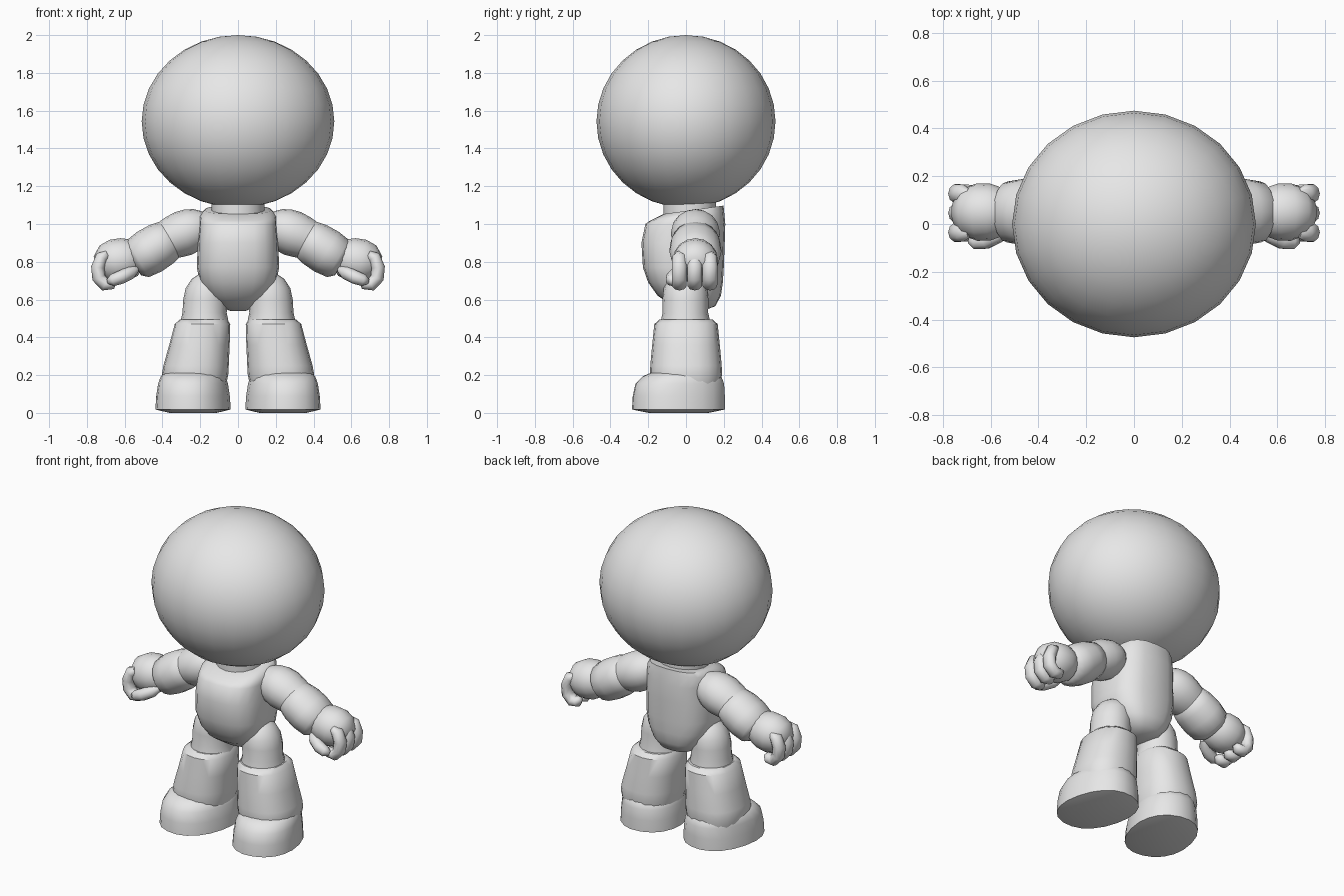
import bpy, bmesh, math
from mathutils import Vector

cube = bpy.data.objects.get("Cube")
if cube:
    bpy.data.objects.remove(cube)

GREY = (0.8, 0.8, 0.8, 1.0)
grey = bpy.data.materials.new("plain grey")
grey.use_nodes = True
grey.diffuse_color = GREY
grey.node_tree.nodes["Principled BSDF"].inputs["Base Color"].default_value = GREY


def finish(obj, mirror=False, angle=50):
    """Colour, smooth and, for paired parts, mirror across the body."""
    obj.data.materials.clear()
    obj.data.materials.append(grey)
    bpy.ops.object.select_all(action="DESELECT")
    obj.select_set(True)
    bpy.context.view_layer.objects.active = obj
    bpy.ops.object.shade_smooth_by_angle(angle=math.radians(angle))
    if mirror:
        obj.modifiers.new("Mirror", "MIRROR")


def loft(name, rings, axis=None, sides=16, power=2.0, spin=0.0, mirror=False, angle=50):
    """Skin rings (centre, rx, ry[, own axis]); rings follow the path unless an axis is given."""
    bm = bmesh.new()
    loops = []
    for i, ring in enumerate(rings):
        centre = Vector(ring[0])
        ahead = Vector(rings[min(i + 1, len(rings) - 1)][0])
        behind = Vector(rings[max(i - 1, 0)][0])
        t = Vector(ring[3] if len(ring) > 3 else axis or ahead - behind).normalized()
        u = Vector((0, 1, 0)).cross(t).normalized()
        v = t.cross(u)
        u, v = u * math.cos(spin) + v * math.sin(spin), v * math.cos(spin) - u * math.sin(spin)
        loop = []
        for k in range(sides):
            a = math.tau * k / sides
            c, s = math.cos(a), math.sin(a)
            c = math.copysign(abs(c) ** (2 / power), c)
            s = math.copysign(abs(s) ** (2 / power), s)
            loop.append(bm.verts.new(centre + u * c * ring[1] + v * s * ring[2]))
        loops.append(loop)
    for low, high in zip(loops, loops[1:]):
        for k in range(sides):
            n = (k + 1) % sides
            bm.faces.new((low[k], low[n], high[n], high[k]))
    bm.faces.new(loops[0][::-1])
    bm.faces.new(loops[-1])
    bmesh.ops.recalc_face_normals(bm, faces=bm.faces)
    mesh = bpy.data.meshes.new(name)
    bm.to_mesh(mesh)
    bm.free()
    obj = bpy.data.objects.new(name, mesh)
    bpy.context.collection.objects.link(obj)
    finish(obj, mirror, angle)
    return obj


def limb(name, path, y=0.05, widen=1.08, **options):
    """Arm section from (x, z, radius) steps at one depth."""
    return loft(name, [((x, y, z), r, r * widen) for x, z, r in path], mirror=True, **options)


UP = (0, 0, 1)

# Head
bpy.ops.mesh.primitive_uv_sphere_add(segments=24, ring_count=16, location=(0, 0, 1.543))
head = bpy.context.object
head.name = "head"
head.scale = (0.51, 0.474, 0.457)
finish(head)

# Neck
loft("neck", [((0, 0.02, z), 0.14, 0.14) for z in (1.03, 1.16)], UP)

# Torso: height, half width, front and back depth
torso = [(0.54, 0.04, 0.0, 0.09), (0.565, 0.11, -0.07, 0.155), (0.62, 0.165, -0.15, 0.185),
         (0.69, 0.202, -0.2, 0.195), (0.77, 0.218, -0.228, 0.2), (0.9, 0.213, -0.236, 0.205),
         (1.0, 0.206, -0.215, 0.208)]
rings = [((0, (f + b) / 2, z), w, (b - f) / 2, UP) for z, w, f, b in torso]
lean = (0, -0.14, 1)
rings += [((0, 0.005, 1.045), 0.203, 0.198, lean), ((0, 0.04, 1.075), 0.175, 0.16, lean)]
loft("torso", rings, sides=20, power=2.7)

# Arms
limb("upper_arms", [(0.16, 1.0, 0.07), (0.2, 0.985, 0.1), (0.24, 0.97, 0.115), (0.29, 0.95, 0.121),
                    (0.34, 0.93, 0.114), (0.42, 0.895, 0.095)])
limb("forearms", [(0.345, 0.928, 0.085), (0.36, 0.92, 0.107), (0.41, 0.89, 0.12), (0.47, 0.853, 0.123),
                  (0.53, 0.817, 0.114), (0.555, 0.803, 0.085)], widen=1.12)

# Hands: palm, three curled fingers and a thumb
limb("palms", [(0.51, 0.83, 0.06), (0.55, 0.822, 0.098), (0.6, 0.812, 0.115), (0.655, 0.802, 0.117),
               (0.705, 0.79, 0.1), (0.745, 0.775, 0.055)], widen=1.03)
curl = [(0.69, 0.84, 0.02), (0.72, 0.825, 0.034), (0.742, 0.77, 0.036), (0.737, 0.715, 0.036),
        (0.705, 0.68, 0.035), (0.67, 0.685, 0.032), (0.65, 0.705, 0.015)]
for finger, y in (("index", -0.035), ("middle", 0.046), ("outer", 0.127)):
    limb(finger + "_fingers", curl, y=y, widen=1.15, sides=10, angle=70)
thumb = [((0.54, -0.02, 0.76), 0.02), ((0.57, -0.045, 0.742), 0.035), ((0.62, -0.07, 0.718), 0.036),
         ((0.665, -0.075, 0.702), 0.032), ((0.69, -0.068, 0.695), 0.014)]
loft("thumbs", [(p, r, r) for p, r in thumb], sides=10, mirror=True, angle=70)

# Thighs
thigh = [(0.44, 0.178, 0.13), (0.495, 0.177, 0.125), (0.53, 0.177, 0.117), (0.6, 0.172, 0.118),
         (0.66, 0.165, 0.112), (0.71, 0.155, 0.09), (0.74, 0.15, 0.05)]
loft("thighs", [((x, -0.003, z), r, r * 1.03) for z, x, r in thigh], UP, mirror=True)

# Boot shafts
shaft = [(0.15, 0.228, 0.165, 0.18), (0.205, 0.227, 0.176, 0.191), (0.25, 0.222, 0.173, 0.189),
         (0.36, 0.204, 0.16, 0.179), (0.47, 0.188, 0.147, 0.168), (0.495, 0.182, 0.125, 0.14)]
loft("boot_shafts", [((x, 0, z), rx, ry) for z, x, rx, ry in shaft], UP, sides=20, power=2.3,
     mirror=True, angle=40)

# Shoes, turned slightly outward
shoe = [(0.0, -0.04, 0.12, 0.16), (0.018, -0.04, 0.193, 0.248), (0.09, -0.038, 0.188, 0.246),
        (0.155, -0.033, 0.178, 0.237), (0.195, -0.02, 0.165, 0.208), (0.215, -0.01, 0.14, 0.17)]
loft("shoes", [((0.238, y, z), rx, ry) for z, y, rx, ry in shoe], UP, sides=20, power=2.2,
     spin=math.radians(14), mirror=True)
